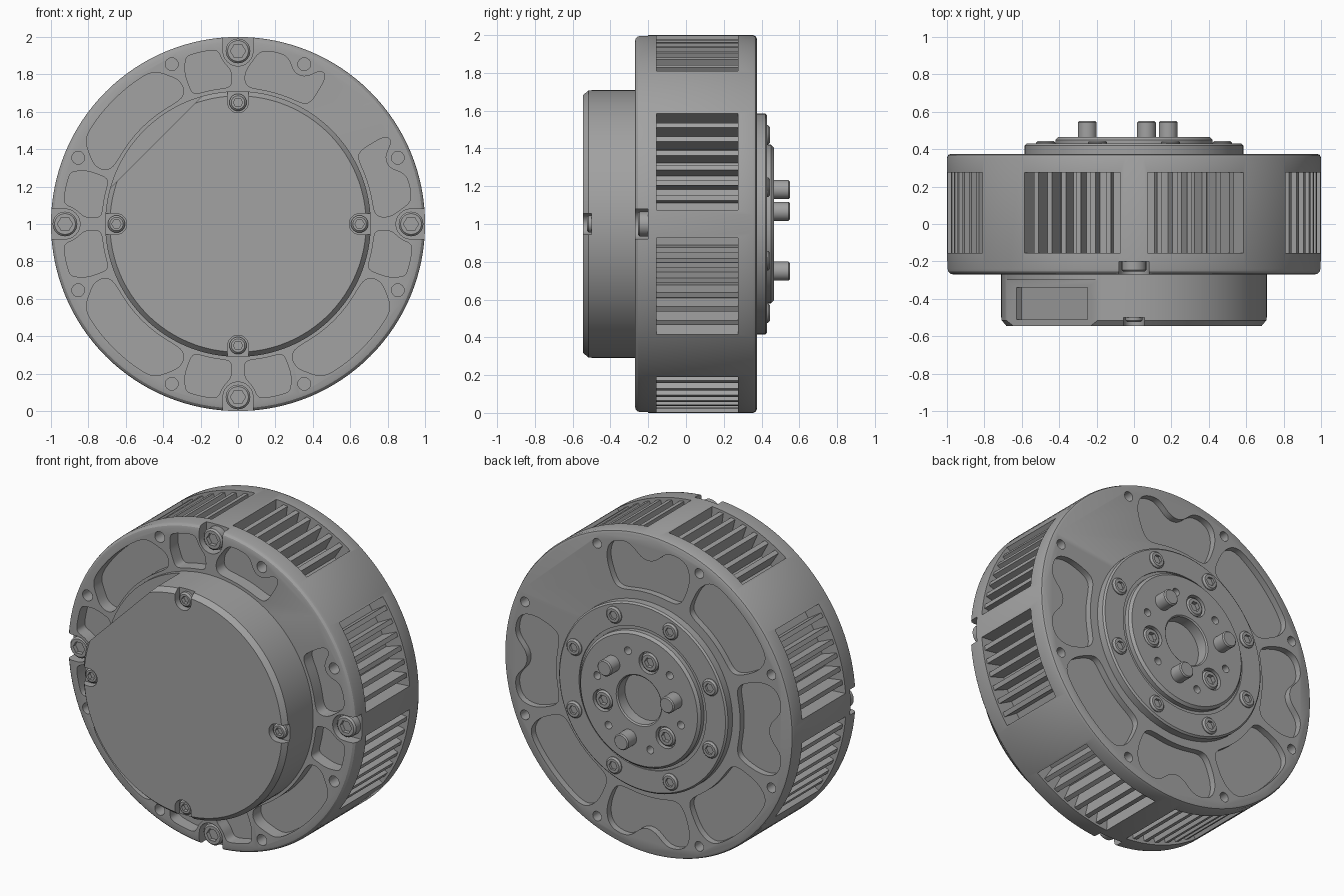
import bpy, bmesh
from math import sin, cos, radians, sqrt, tau, pi, dist

if "Cube" in bpy.data.objects:
    bpy.data.objects.remove(bpy.data.objects["Cube"])

grey = bpy.data.materials.new("machined_grey")
grey.use_nodes = True
COLOUR = (0.36, 0.36, 0.36, 1)
grey.diffuse_color = COLOUR
grey.node_tree.nodes["Principled BSDF"].inputs["Base Color"].default_value = COLOUR

RIM = 0.925          # radius of the rim bolt circle
parts = []


def polar(r, deg):
    return (r * cos(radians(deg)), r * sin(radians(deg)))


def finish(name, bm):
    bmesh.ops.recalc_face_normals(bm, faces=bm.faces)
    mesh = bpy.data.meshes.new(name)
    bm.to_mesh(mesh)
    bm.free()
    mesh.materials.append(grey)
    obj = bpy.data.objects.new(name, mesh)
    obj.location.z = 1
    bpy.context.collection.objects.link(obj)
    parts.append(obj)
    return obj


def lathe(bm, prof, segs=128, centre=(0, 0), hexed=()):
    """Turn (radius, y) points about the y direction; hexed rings become hexagons."""
    rings = []
    for i, (r, y) in enumerate(prof):
        ring = []
        for s in range(segs):
            a = tau * s / segs
            k = cos(pi / 6) / cos(a % (pi / 3) - pi / 6) if i in hexed else 1
            ring.append(bm.verts.new((centre[0] + r * k * cos(a), y, centre[1] + r * k * sin(a))))
        rings.append(ring)
    for p, q in zip(rings, rings[1:]):
        for s in range(segs):
            t = (s + 1) % segs
            bm.faces.new((p[s], p[t], q[t], q[s]))
    bm.faces.new(rings[0])
    bm.faces.new(rings[-1])


def prism(bm, pts, y0, y1):
    a = [bm.verts.new((x, y0, z)) for x, z in pts]
    b = [bm.verts.new((x, y1, z)) for x, z in pts]
    bm.faces.new(a)
    bm.faces.new(b)
    for i in range(len(pts)):
        j = (i + 1) % len(pts)
        bm.faces.new((a[i], a[j], b[j], b[i]))


def hole(bm, r, deg, radius, y0, y1, segs=24):
    lathe(bm, [(radius, y0), (radius, y1)], segs, polar(r, deg))


def sector(a0, a1, r0, outer, n=40):
    """Outline of a ring sector whose outer radius is a function of the angle."""
    angles = [a0 + (a1 - a0) * i / n for i in range(n + 1)]
    return [polar(outer(a), a) for a in angles] + [polar(r0, a) for a in reversed(angles)]


def rounded(pts, n=80, passes=12):
    """Resample an outline evenly, then soften its corners."""
    loop = pts + pts[:1]
    step = sum(dist(p, q) for p, q in zip(loop, loop[1:])) / n
    out, carry = [], 0
    for p, q in zip(loop, loop[1:]):
        length = dist(p, q)
        while carry < length and len(out) < n:
            t = carry / length
            out.append((p[0] + (q[0] - p[0]) * t, p[1] + (q[1] - p[1]) * t))
            carry += step
        carry -= length
    for _ in range(passes):
        out = [tuple((out[i - 1][k] + 2 * out[i][k] + out[(i + 1) % n][k]) / 4 for k in (0, 1))
               for i in range(n)]
    return out


def rim_edge(bosses):
    """Outer pocket wall that steps inward around the bolt bosses."""
    def outer(a):
        r = 0.94
        for deg, rho in bosses:
            side = RIM * sin(radians(a - deg))
            if abs(side) < rho:
                r = min(r, RIM * cos(radians(a - deg)) - sqrt(rho * rho - side * side))
        return r
    return outer


def notch(bm, r, deg, radius, reach, y0, y1):
    """U-shaped slot, open to the outside."""
    local = [(r + radius * cos(radians(t)), radius * sin(radians(t))) for t in range(90, 271, 10)]
    local += [(reach, -radius), (reach, radius)]
    c, s = cos(radians(deg)), sin(radians(deg))
    prism(bm, [(u * c - v * s, u * s + v * c) for u, v in local], y0, y1)


def cut(target, bm):
    cutter = finish("cutter", bm)
    cutter.hide_render = True
    mod = target.modifiers.new("cut", "BOOLEAN")
    mod.operation, mod.solver, mod.object = "DIFFERENCE", "EXACT", cutter
    bpy.context.view_layer.objects.active = target
    bpy.ops.object.modifier_apply(modifier=mod.name)
    parts.remove(cutter)
    bpy.data.objects.remove(cutter)


def screws(name, r, angles, radius, base, top, socket):
    """Socket-head screws; the sign of (top - base) gives the facing."""
    bm = bmesh.new()
    d = 1 if top > base else -1
    b = 0.01
    for a in angles:
        lathe(bm, [(radius, base), (radius, top - d * b), (radius - b, top), (socket, top),
                   (socket, top - d * 0.025)], 24, polar(r, a), hexed=(3, 4))
    return finish(name, bm)


QUARTERS = [0, 90, 180, 270]
EIGHTHS = [22.5 + 45 * i for i in range(8)]

# Main housing drum
bm = bmesh.new()
lathe(bm, [(0.97, -0.27), (0.985, -0.266), (0.996, -0.255), (1, -0.24),
           (1, 0.355), (0.994, 0.369), (0.98, 0.375)])
housing = finish("housing", bm)

bm = bmesh.new()
# Front weight-saving pockets, the first quadrant left solid in its middle
for q in QUARTERS:
    edge = rim_edge([(q, 0.1), (q + 90, 0.1), (q + 22.5, 0.075), (q + 67.5, 0.075)])
    spans = [(2.5, 31), (59, 87.5)] if q == 0 else [(2.5, 19.5), (21.5, 68.5), (70.5, 87.5)]
    for a0, a1 in spans:
        prism(bm, rounded(sector(q + a0, q + a1, 0.73, edge)), -0.4, -0.19)
    notch(bm, RIM, q, 0.08, 1.1, -0.4, -0.2)
# Back pockets, one position left solid
for k in range(8):
    if k != 1:
        a = 45 * k
        bosses = [(a - 22.5, 0.075), (a + 22.5, 0.075)] + ([(a, 0.1)] if k % 2 == 0 else [])
        prism(bm, rounded(sector(a - 20.5, a + 20.5, 0.64, rim_edge(bosses))), 0.335, 0.5)
# Rim holes and side cooling windows
WINDOWS = [q + o for q in QUARTERS for o in (20, 70)]
for a in EIGHTHS:
    hole(bm, RIM, a, 0.034, -0.4, -0.18)
    hole(bm, RIM, a, 0.03, 0.29, 0.5)
for a in WINDOWS:
    prism(bm, sector(a - 15.8, a + 15.8, 0.88, lambda _: 1.1, 12), -0.155, 0.275)
cut(housing, bm)

# Cooling fins inside the windows
bm = bmesh.new()
for a in WINDOWS:
    for i in range(6):
        f = a + (i - 2.5) * 4.8
        prism(bm, sector(f - 0.8, f + 0.8, 0.86, lambda _: 0.985, 1), -0.16, 0.28)
finish("cooling_fins", bm)

# Front cover cap with a flat side and connector recess
bm = bmesh.new()
lathe(bm, [(0.71, -0.25), (0.71, -0.515), (0.685, -0.545)])
cap = finish("front_cap", bm)
bm = bmesh.new()
for q in QUARTERS:
    notch(bm, 0.65, q, 0.055, 0.8, -0.6, -0.5)
cut(cap, bm)


def flat_box(depth0, depth1, half):
    c = sqrt(0.5)
    return [(-c * (u + v), c * (u - v)) for u, v in
            ((depth0, -half), (depth1, -half), (depth1, half), (depth0, half))]


for d0, d1, half, y0, y1 in ((0.62, 0.9, 0.5, -0.6, -0.3), (0.58, 0.7, 0.27, -0.51, -0.34)):
    bm = bmesh.new()
    prism(bm, flat_box(d0, d1, half), y0, y1)
    cut(cap, bm)

# Output flange and hub
bm = bmesh.new()
lathe(bm, [(0.15, 0.39), (0.15, 0.458), (0.158, 0.465), (0.405, 0.465), (0.42, 0.45),
           (0.42, 0.422), (0.44, 0.422), (0.44, 0.43), (0.575, 0.43), (0.585, 0.42), (0.585, 0.36)])
flange = finish("output_flange", bm)
bm = bmesh.new()
for a in (105, 225, 345):
    hole(bm, 0.26, a, 0.068, 0.43, 0.6)
for i in range(6):
    hole(bm, 0.3, 15 + 60 * i, 0.024, 0.41, 0.6, 16)
cut(flange, bm)

# Drive pins
bm = bmesh.new()
for a in (45, 165, 285):
    lathe(bm, [(0.05, 0.4), (0.05, 0.543), (0.043, 0.55)], 32, polar(0.258, a))
finish("drive_pins", bm)

# Fasteners
screws("housing_screws", RIM, QUARTERS, 0.066, -0.19, -0.255, 0.04)
screws("cap_screws", 0.65, QUARTERS, 0.046, -0.49, -0.525, 0.025)
screws("flange_screws", 0.51, EIGHTHS, 0.052, 0.42, 0.445, 0.028)
screws("hub_screws", 0.26, (105, 225, 345), 0.058, 0.42, 0.462, 0.032)

# Smooth the round surfaces, keep machined edges crisp
bpy.ops.object.select_all(action="DESELECT")
for obj in parts:
    obj.select_set(True)
bpy.context.view_layer.objects.active = housing
bpy.ops.object.shade_smooth_by_angle(angle=radians(30))
